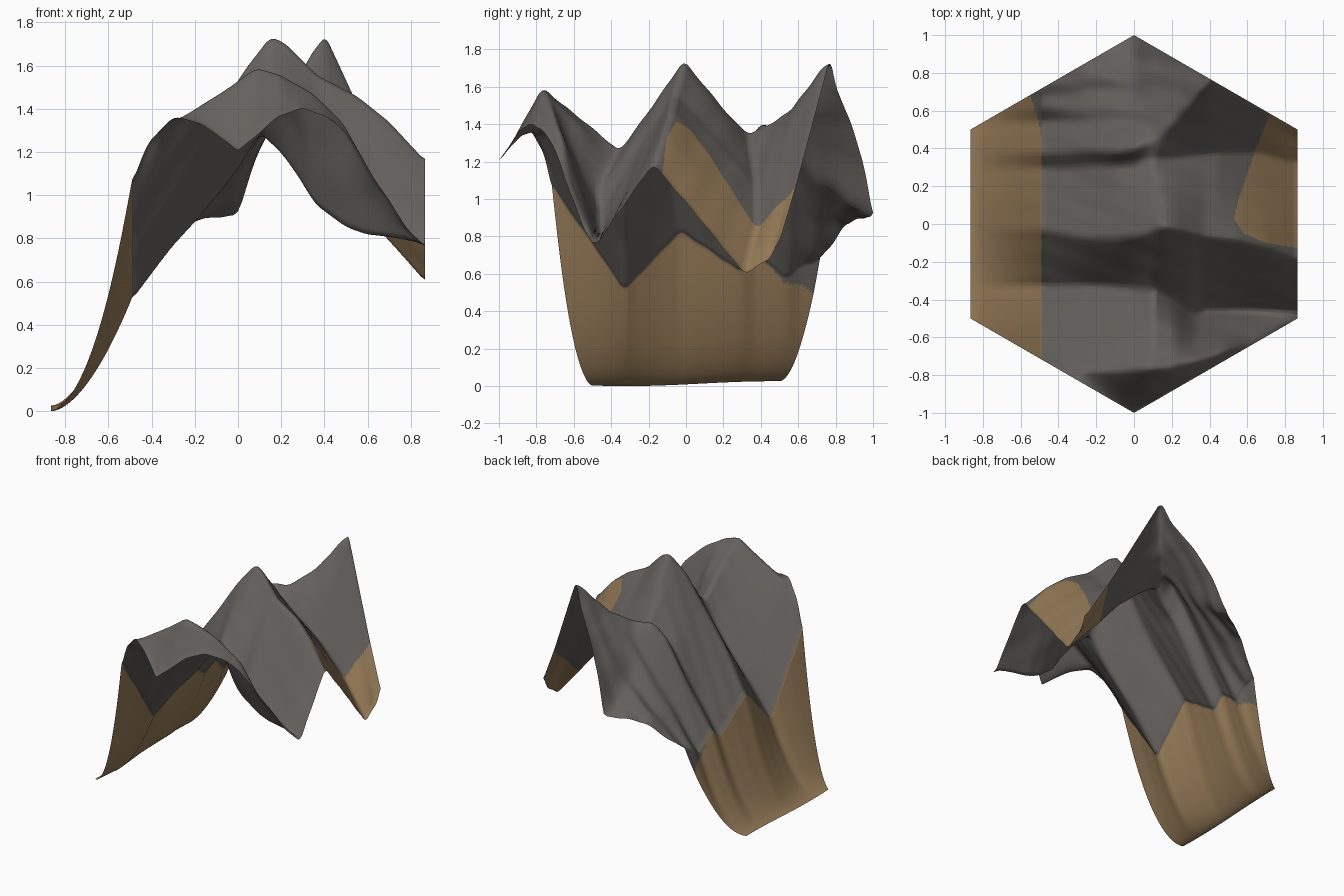
import bpy
import bmesh
import math

cube = bpy.data.objects.get("Cube")
if cube:
    bpy.data.objects.remove(cube, do_unlink=True)

HALF_WIDTH = math.sqrt(3) / 2
SHORE = -0.49          # the slope runs down to the ground left of here
COLUMNS, ROWS = 280, 280


def material(name, colour):
    mat = bpy.data.materials.new(name)
    mat.use_nodes = True
    mat.diffuse_color = (*colour, 1)
    bsdf = mat.node_tree.nodes["Principled BSDF"]
    bsdf.inputs["Base Color"].default_value = (*colour, 1)
    bsdf.inputs["Roughness"].default_value = 0.9
    return mat


def lerp_path(path, t, axis=1):
    """Value along a path of knots sorted by their first number."""
    if t <= path[0][0]:
        return path[0][axis]
    for a, b in zip(path, path[1:]):
        if t <= b[0]:
            f = (t - a[0]) / (b[0] - a[0])
            return a[axis] + (b[axis] - a[axis]) * f
    return path[-1][axis]


def hex_edge(x):
    """Distance from the middle line to the hexagon border."""
    return 1 - abs(x) / math.sqrt(3)


# Border heights: (x, z)
front_rim = [(-.49, 1.07), (-.42, 1.26), (-.3, 1.37), (-.17, 1.32), (0, 1.19), (.2, 1.36),
             (.3, 1.39), (.4, 1.36), (.5, 1.28), (.7, .98), (.8, .82), (.87, .76)]
back_rim = [(-.49, .69), (-.4, .74), (-.26, .86), (-.14, .89), (0, .9), (.08, 1.16),
            (.2, 1.4), (.35, 1.61), (.4, 1.76), (.6, 1.33), (.72, 1.07), (.87, .78)]

# Crests and valley floors: (x, y, z)
front_ridge = [(-.49, -.66, .98), (-.3, -.77, 1.34), (-.1, -.77, 1.48), (.08, -.77, 1.6),
               (.2, -.76, 1.57), (.33, -.72, 1.5), (.48, -.67, 1.37), (.6, -.64, 1.13),
               (.75, -.56, .9), (.87, -.495, .76)]
front_shoulder = [(-.49, -.5, .76), (.1, -.55, 1.43), (.22, -.57, 1.4), (.33, -.58, 1.2),
                  (.48, -.56, 1.06), (.87, -.488, .76)]
front_valley = [(-.49, -.33, .5), (-.3, -.33, .75), (-.15, -.33, .92), (0, -.34, 1.1),
                (.1, -.35, 1.27), (.2, -.4, 1.17), (.3, -.47, 1.03), (.36, -.46, .93),
                (.5, -.46, .83), (.6, -.46, .79), (.87, -.48, .75)]
middle_ridge = [(-.49, -.03, .82), (-.3, -.06, 1.11), (-.1, -.08, 1.38), (.05, -.05, 1.62),
                (.15, -.01, 1.75), (.22, -.02, 1.72), (.37, -.06, 1.57), (.55, -.08, 1.48),
                (.7, -.12, 1.36), (.87, -.18, 1.18)]
back_valley = [(-.49, .29, .6), (-.3, .3, .87), (-.1, .31, 1.19), (.1, .33, 1.36),
               (.3, .36, 1.19), (.45, .38, 1.06), (.64, .38, .83), (.87, .31, .59)]
back_ridge = [(-.49, .38, .69), (-.3, .39, .99), (-.1, .39, 1.32), (0, .4, 1.42),
              (.1, .44, 1.39), (.25, .59, 1.51), (.4, .765, 1.76), (.6, .64, 1.3),
              (.72, .56, 1.01), (.87, .45, .66)]
back_gully = [(-.49, .53, .57), (-.3, .54, .85), (-.1, .53, 1.13), (.1, .54, 1.35),
              (.25, .66, 1.49), (.4, .767, 1.76), (.6, .65, 1.32), (.87, .49, .76)]
guides = [front_ridge, front_shoulder, front_valley, middle_ridge,
          back_valley, back_ridge, back_gully]

# Borders of the sandy areas: (y, x)
patch_outline = [(-.13, .88), (-.1, .7), (-.05, .58), (.03, .53), (.12, .55),
                 (.38, .64), (.59, .72), (.8, .8)]
shore_outline = [(.45, SHORE), (.55, -.505), (.68, -.55)]


def cross_section(x):
    """Profile of (y, z) knots across the land at x, front to back."""
    edge = hex_edge(x)
    section = [(-edge, lerp_path(front_rim, x))]
    for guide in guides:
        section.append((lerp_path(guide, x), lerp_path(guide, x, 2)))
    section.append((edge, lerp_path(back_rim, x)))
    return section


def folds(x, y):
    """Small erosion folds, strongest on the back left slope."""
    fade = max(0, min(1, (0.25 - x) * 4)) * max(0, min(1, (y - 0.42) * 6))
    fade *= max(0, min(1, (hex_edge(x) - y) * 8))
    steps = 0.015 * math.cos((y - 0.61) * 36) * fade
    grain = 0.005 * math.sin(31 * y + 5 * x) * math.sin(13 * x + 17 * y)
    return steps + grain


def column_heights(x, ys):
    """Heights of one grid column, softened a little at crests and floors."""
    cx = max(x, SHORE)
    sections = [cross_section(max(SHORE, min(HALF_WIDTH, cx + d))) for d in (-.02, 0, .02)]
    run = (x + HALF_WIDTH) / (SHORE + HALF_WIDTH)
    ramp = max(0, min(1, run)) ** 1.75
    heights = []
    for y in ys:
        total = sum(lerp_path(s, y + d) for s in sections for d in (-.02, 0, .02))
        beach = 0.013 + 0.013 * math.sin(4 * y - 0.3)
        heights.append(ramp * (total / 9 + folds(cx, y)) + (1 - ramp) * beach)
    return heights


# Terrain sheet on a hexagonal outline, with one column line along the shore
left_count = round(COLUMNS * (SHORE + HALF_WIDTH) / (2 * HALF_WIDTH))
middle_count = round(COLUMNS * -SHORE / (2 * HALF_WIDTH))
right_count = COLUMNS // 2
xs = [-HALF_WIDTH + (SHORE + HALF_WIDTH) * i / left_count for i in range(left_count)]
xs += [SHORE - SHORE * i / middle_count for i in range(middle_count)]
xs += [HALF_WIDTH * i / right_count for i in range(right_count + 1)]

bm = bmesh.new()
grid = []
for x in xs:
    ys = [hex_edge(x) * (2 * j / ROWS - 1) for j in range(ROWS + 1)]
    grid.append([bm.verts.new((x, y, z)) for y, z in zip(ys, column_heights(x, ys))])

for a, b in zip(grid, grid[1:]):
    for j in range(ROWS):
        face = bm.faces.new((a[j], b[j], b[j + 1], a[j + 1]))
        face.smooth = True
        x, y, z = face.calc_center_median()
        sandy = x < lerp_path(shore_outline, y) or x > lerp_path(patch_outline, y)
        face.material_index = 1 if sandy else 0

mesh = bpy.data.meshes.new("mountain_terrain")
bm.to_mesh(mesh)
bm.free()
mesh.materials.append(material("grey rock", (.13, .12, .11)))
mesh.materials.append(material("brown sand", (.30, .195, .095)))
terrain = bpy.data.objects.new("mountain_terrain", mesh)
bpy.context.collection.objects.link(terrain)
